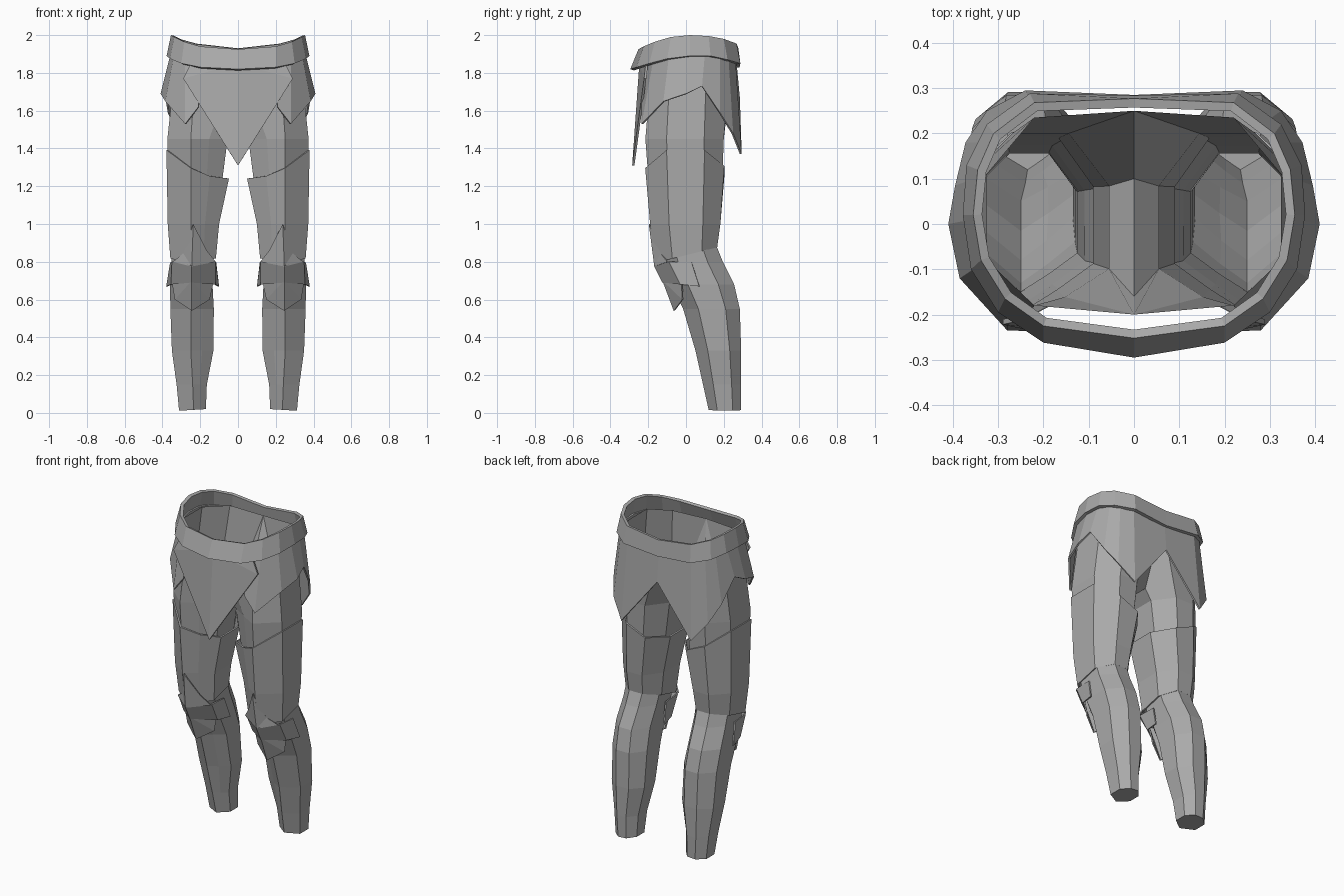
import bpy

cube = bpy.data.objects.get("Cube")
if cube:
    bpy.data.objects.remove(cube, do_unlink=True)

# Single plain grey
grey = bpy.data.materials.new("plain_grey")
grey.use_nodes = True
COLOR = (0.4, 0.4, 0.4, 1)
grey.diffuse_color = COLOR
grey.node_tree.nodes["Principled BSDF"].inputs["Base Color"].default_value = COLOR


def build(name, verts, faces, thickness=0.0):
    """Mesh for the +x half, mirrored to the other side, optionally given thickness."""
    mesh = bpy.data.meshes.new(name)
    mesh.from_pydata(verts, [], faces)
    mesh.materials.append(grey)
    obj = bpy.data.objects.new(name, mesh)
    bpy.context.collection.objects.link(obj)
    mirror = obj.modifiers.new("mirror", 'MIRROR')
    mirror.merge_threshold = 0.002
    if thickness:
        solid = obj.modifiers.new("thickness", 'SOLIDIFY')
        solid.thickness = thickness
        solid.offset = -1
    return obj


def loft(name, rings, closed=True, cap=False, thickness=0.0):
    """Join rings of equal length, listed from bottom to top."""
    n = len(rings[0])
    verts = [v for r in rings for v in r]
    faces = []
    for k in range(len(rings) - 1):
        for i in range(n if closed else n - 1):
            j = (i + 1) % n
            faces.append((k * n + i, k * n + j, (k + 1) * n + j, (k + 1) * n + i))
    if cap:
        faces.append(tuple(reversed(range(n))))
    return build(name, verts, faces, thickness)


def leg_ring(z, xi, xo, yf, yb, xr=0.25, height=None):
    """Leg section with a front ridge at xr; height(x, y) may slope the ring."""
    d, w = yb - yf, xo - xi
    pts = [((xr + xi) / 2, yf + 0.13 * d), (xr, yf),
           (xo, yf + 0.27 * d), (xo, yf + 0.75 * d),
           (xo - 0.33 * w, yb), (xi + 0.28 * w, yb),
           (xi, yf + 0.72 * d), (xi, yf + 0.28 * d)]
    return [(x, y, height(x, y) if height else z) for x, y in pts]


# Shins
loft("shin", [
    leg_ring(0, 0.17, 0.312, 0.12, 0.29, 0.235, lambda x, y: 0.02 - 0.06 * (x - 0.17)),
    leg_ring(0.15, 0.165, 0.325, 0.09, 0.292, 0.24),
    leg_ring(0.33, 0.13, 0.35, 0.05, 0.292),
    leg_ring(0.55, 0.128, 0.358, -0.015, 0.285),
    leg_ring(0.68, 0.135, 0.36, -0.08, 0.255),
    leg_ring(0.80, 0.13, 0.352, -0.13, 0.195),
    leg_ring(0.90, 0.125, 0.35, -0.15, 0.155),
], cap=True)

# Lower thigh plates, with a sloped rim at the top and at the knee
loft("thigh_plate", [
    leg_ring(0, 0.117, 0.358, -0.16, 0.165, height=lambda x, y: 0.835 + 0.25 * y),
    leg_ring(1.0, 0.10, 0.372, -0.19, 0.182),
    leg_ring(0, 0.048, 0.379, -0.216, 0.203,
             height=lambda x, y: 1.24 + 1.4 * (x - 0.05) ** 2),
], thickness=0.01)

# Upper thighs joined to the waist and the crotch
loft("hips_and_upper_thighs", [
    leg_ring(1.18, 0.09, 0.365, -0.195, 0.19),
    leg_ring(1.45, 0.055, 0.374, -0.215, 0.20),
    [(0, -0.20, 1.88), (0.22, -0.18, 1.88), (0.325, -0.08, 1.90), (0.325, 0.11, 1.90),
     (0.22, 0.235, 1.89), (0, 0.25, 1.88), (0, 0.10, 1.50), (0, -0.16, 1.53)],
])

# Belt
loft("belt", [
    [(0, -0.295, 1.82), (0.20, -0.262, 1.83), (0.30, -0.195, 1.85), (0.36, -0.10, 1.875),
     (0.378, 0.02, 1.89), (0.37, 0.13, 1.89), (0.325, 0.22, 1.87), (0.23, 0.288, 1.85),
     (0, 0.284, 1.83)],
    [(0, -0.252, 1.925), (0.20, -0.225, 1.94), (0.285, -0.165, 1.965), (0.338, -0.08, 1.99),
     (0.355, 0.02, 2.0), (0.345, 0.12, 1.995), (0.31, 0.20, 1.98), (0.22, 0.268, 1.955),
     (0, 0.277, 1.93)],
], closed=False, thickness=0.02)

# Skirt around the sides and back, with pointed hems
loft("skirt", [
    [(0.21, -0.237, 1.62), (0.28, -0.235, 1.53), (0.385, -0.12, 1.65), (0.41, 0, 1.69),
     (0.395, 0.085, 1.73), (0.372, 0.18, 1.59), (0.325, 0.25, 1.48), (0.24, 0.295, 1.37),
     (0, 0.285, 1.67)],
    [(0.20, -0.215, 1.84), (0.28, -0.175, 1.86), (0.34, -0.09, 1.89), (0.357, 0.01, 1.90),
     (0.352, 0.10, 1.90), (0.33, 0.18, 1.89), (0.29, 0.225, 1.88), (0.22, 0.262, 1.87),
     (0, 0.268, 1.85)],
], closed=False, thickness=0.01)

# Triangular front plate
build("front_plate",
      [(0, -0.285, 1.31), (0.29, -0.222, 1.77), (0.25, -0.213, 1.85), (0, -0.247, 1.85)],
      [(0, 1, 3), (1, 2, 3)], 0.012)

# Knee guards: upper spike, middle band with side wings, lower point
build("knee_spike",
      [(0.237, -0.197, 1.0), (0.165, -0.135, 0.86), (0.118, -0.10, 0.80),
       (0.245, -0.168, 0.775), (0.345, -0.10, 0.80), (0.29, -0.135, 0.845)],
      [(0, 1, 3), (1, 2, 3), (0, 3, 5), (5, 3, 4)], 0.008)

loft("knee_band", [
    [(0.10, 0.07, 0.67), (0.12, -0.03, 0.68), (0.245, -0.125, 0.69),
     (0.355, -0.03, 0.68), (0.38, 0.07, 0.67)],
    [(0.115, 0.03, 0.795), (0.118, -0.09, 0.80), (0.245, -0.17, 0.78),
     (0.35, -0.09, 0.80), (0.36, 0.03, 0.795)],
], closed=False, thickness=0.008)

build("knee_point",
      [(0.245, -0.125, 0.70), (0.245, -0.065, 0.54), (0.15, -0.02, 0.60),
       (0.13, -0.025, 0.69), (0.335, -0.02, 0.60), (0.35, -0.025, 0.69)],
      [(0, 3, 2), (0, 2, 1), (0, 1, 4), (0, 4, 5)], 0.008)
